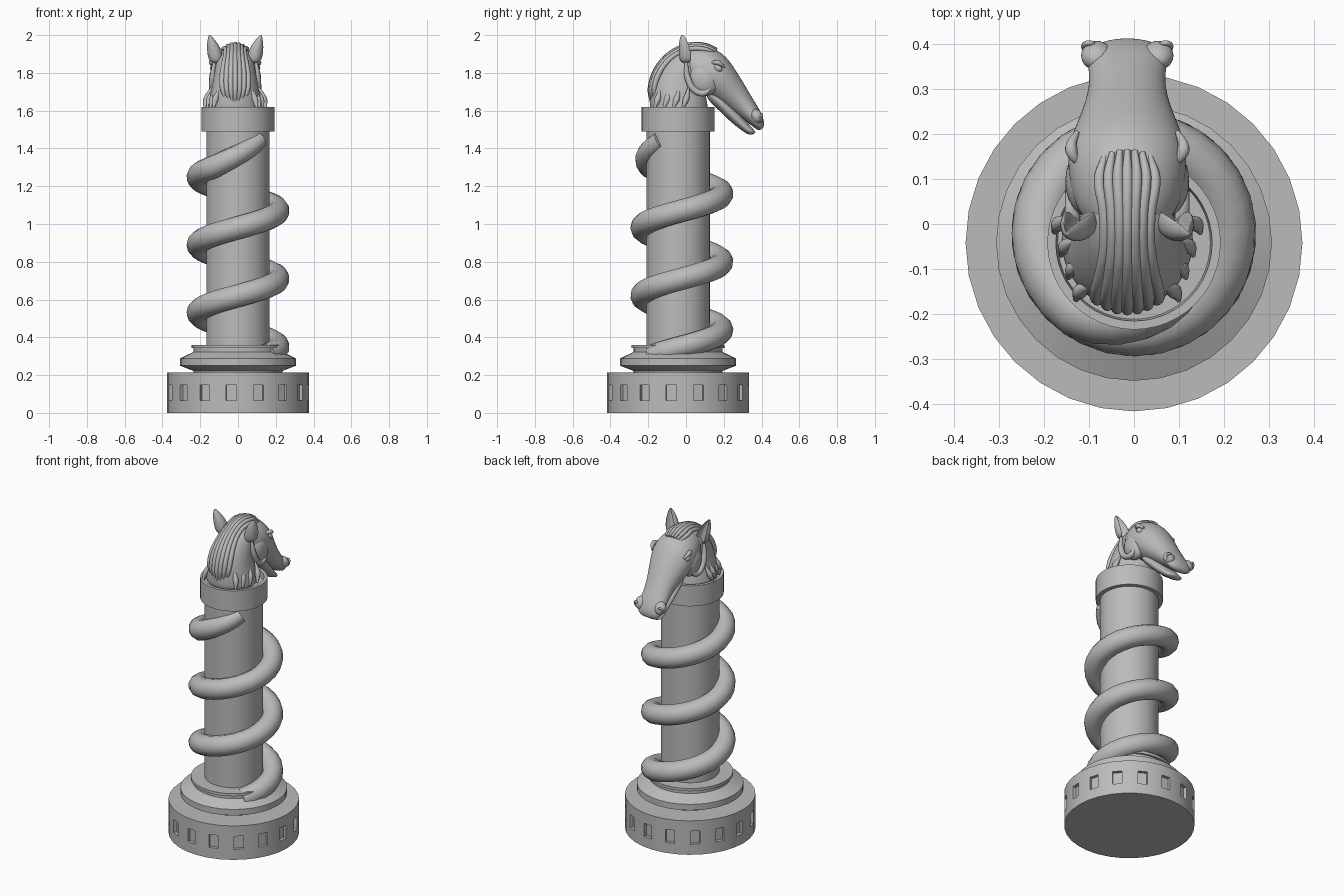
import bpy, bmesh, math
from math import sin, cos, pi
from mathutils import Vector

cube = bpy.data.objects.get("Cube")
if cube:
    bpy.data.objects.remove(cube, do_unlink=True)

stone = bpy.data.materials.new("grey_stone")
stone.use_nodes = True
GREY = (0.5, 0.5, 0.5, 1)
stone.diffuse_color = GREY
stone.node_tree.nodes["Principled BSDF"].inputs["Base Color"].default_value = GREY

AXIS_Y = -0.042   # column axis
HEAD_X = -0.015   # head centre line


def finish(obj, angle=35):
    bpy.ops.object.select_all(action='DESELECT')
    obj.select_set(True)
    bpy.context.view_layer.objects.active = obj
    bpy.ops.object.shade_smooth_by_angle(angle=math.radians(angle))
    return obj


def add_mesh(name, bm, angle=35, subsurf=0):
    bmesh.ops.recalc_face_normals(bm, faces=bm.faces)
    me = bpy.data.meshes.new(name)
    bm.to_mesh(me)
    bm.free()
    me.materials.append(stone)
    obj = bpy.data.objects.new(name, me)
    bpy.context.collection.objects.link(obj)
    if subsurf:
        mod = obj.modifiers.new("smooth", 'SUBSURF')
        mod.levels = mod.render_levels = subsurf
    return finish(obj, angle)


def skin(rings):
    """Bridge rings of equal length and cap both ends."""
    bm = bmesh.new()
    loops = [[bm.verts.new(p) for p in r] for r in rings]
    n = len(rings[0])
    walls = [[bm.faces.new((a[i], a[(i + 1) % n], b[(i + 1) % n], b[i])) for i in range(n)]
             for a, b in zip(loops, loops[1:])]
    bm.faces.new(loops[0])
    bm.faces.new(loops[-1])
    bmesh.ops.recalc_face_normals(bm, faces=bm.faces)
    return bm, walls


def turned(profile, sides):
    return skin([[(r * cos(2 * pi * i / sides), AXIS_Y + r * sin(2 * pi * i / sides), z)
                  for i in range(sides)] for r, z in profile])


def loft(name, sections, cx=HEAD_X, sides=16, dent=1.0):
    """Ellipse sections: (y, z) of one edge, (y, z) of the other, half width, side shift."""
    rings = []
    for y1, z1, y2, z2, w, shift in sections:
        ring = []
        for i in range(sides):
            a = 2 * pi * i / sides
            c = cos(a) * (dent if cos(a) > 0.75 else 1)
            t = (1 - c) / 2
            ring.append((cx + shift + w * sin(a), y1 + (y2 - y1) * t, z1 + (z2 - z1) * t))
        rings.append(ring)
    return add_mesh(name, skin(rings)[0], 80, 2)


def tube(name, points, radii, depth, kind='BEZIER', res=4):
    cu = bpy.data.curves.new(name, 'CURVE')
    cu.dimensions = '3D'
    cu.bevel_depth, cu.bevel_resolution, cu.resolution_u = depth, res, 6
    cu.use_fill_caps = True
    sp = cu.splines.new(kind)
    pts = sp.bezier_points if kind == 'BEZIER' else sp.points
    pts.add(len(points) - 1)
    for p, co, r in zip(pts, points, radii):
        p.co = co if kind == 'BEZIER' else (*co, 1)
        p.radius = r
        if kind == 'BEZIER':
            p.handle_left_type = p.handle_right_type = 'AUTO'
    cu.materials.append(stone)
    obj = bpy.data.objects.new(name, cu)
    bpy.context.collection.objects.link(obj)
    bpy.ops.object.select_all(action='DESELECT')
    obj.select_set(True)
    bpy.context.view_layer.objects.active = obj
    bpy.ops.object.convert(target='MESH')
    return finish(bpy.context.object, 50)


def blob(name, loc, scale, rot=0):
    bpy.ops.mesh.primitive_uv_sphere_add(segments=24, ring_count=14, radius=1, location=loc,
                                         rotation=(rot, 0, 0))
    obj = bpy.context.object
    obj.name, obj.scale = name, scale
    obj.data.materials.append(stone)
    return finish(obj, 80)


# Base drum with a recessed window in every second facet
bm, walls = turned([(0.375, 0), (0.375, 0.057), (0.375, 0.158), (0.375, 0.215)], 32)
windows = walls[1][1::2]
bmesh.ops.inset_individual(bm, faces=windows, thickness=0.013)
bmesh.ops.inset_individual(bm, faces=windows, thickness=0, depth=-0.02)
add_mesh("base_drum", bm, 20)

# Moulding, column and hollow-topped collar
add_mesh("base_moulding", turned([(0.235, 0.21), (0.235, 0.222), (0.307, 0.25), (0.307, 0.288),
         (0.235, 0.323), (0.235, 0.343), (0.247, 0.343), (0.247, 0.36)], 32)[0], 20)
add_mesh("column", turned([(0.168, 0.35), (0.168, 1.5)], 48)[0])
add_mesh("collar", turned([(0.193, 1.49), (0.193, 1.62), (0.174, 1.62), (0.17, 1.585)], 48)[0])

# Coil wrapped around the column, sinking in at both ends
path, radii = [], []
STEPS = 80
for i in range(STEPS + 1):
    a = math.radians(-45 + i * 1080 / STEPS - 0)
    end = max(0, (i - STEPS + 6) / 6)
    r = 0.212 - 0.055 * end
    path.append((r * cos(a), -0.022 + r * sin(a), 0.35 + 0.36 * a / (2 * pi) + 0.06 * end))
    radii.append(1 - 0.25 * end)
tube("coil", path, radii, 0.061, 'POLY')

# Neck
loft("neck", [(-0.19, 1.57, 0.12, 1.57, 0.155, 0), (-0.195, 1.63, 0.12, 1.62, 0.15, 0),
              (-0.195, 1.71, 0.11, 1.67, 0.133, 0), (-0.17, 1.79, 0.1, 1.72, 0.12, 0),
              (-0.11, 1.875, 0.1, 1.76, 0.11, 0), (-0.03, 1.925, 0.1, 1.8, 0.1, 0),
              (0.06, 1.93, 0.1, 1.85, 0.08, 0)])

# Head and lower jaw
loft("head", [(-0.04, 1.9, 0.01, 1.77, 0.07, 0), (0.02, 1.94, 0.04, 1.71, 0.118, 0),
              (0.12, 1.945, 0.1, 1.68, 0.135, 0), (0.2, 1.905, 0.14, 1.66, 0.135, 0),
              (0.25, 1.84, 0.18, 1.635, 0.118, 0), (0.31, 1.74, 0.235, 1.6, 0.093, 0),
              (0.36, 1.655, 0.29, 1.56, 0.084, 0), (0.4, 1.59, 0.335, 1.53, 0.093, 0),
              (0.418, 1.535, 0.365, 1.505, 0.08, 0), (0.408, 1.503, 0.385, 1.495, 0.045, 0)])
loft("lower_jaw", [(0.14, 1.74, 0.09, 1.68, 0.08, 0), (0.22, 1.65, 0.165, 1.61, 0.08, 0),
                   (0.29, 1.58, 0.235, 1.54, 0.068, 0), (0.335, 1.525, 0.285, 1.503, 0.06, 0),
                   (0.365, 1.495, 0.325, 1.473, 0.057, 0), (0.37, 1.482, 0.35, 1.472, 0.03, 0)])

# Paired features
for s, side in ((1, "left"), (-1, "right")):
    x = lambda v: HEAD_X + s * v
    blob(side + "_cheek", (x(0.088), 0.095, 1.765), (0.05, 0.075, 0.09), 0.4)
    blob(side + "_eye", (x(0.117), 0.17, 1.825), (0.016, 0.024, 0.017), -0.6)
    blob(side + "_nostril_bulge", (x(0.068), 0.375, 1.57), (0.035, 0.03, 0.04), 0.5)
    tube(side + "_brow", [(x(0.105), 0.13, 1.85), (x(0.125), 0.165, 1.855),
                          (x(0.112), 0.205, 1.83)], [0.4, 1, 0.4], 0.014)
    tube(side + "_jaw_edge", [(x(0.11), 0.0, 1.86), (x(0.12), 0.01, 1.77), (x(0.122), 0.05, 1.705),
                              (x(0.12), 0.1, 1.695), (x(0.115), 0.135, 1.74)],
         [0.5, 1, 1, 1, 0.4], 0.017)
    ring = [(x(0.085 + 0.012 * cos(a)), 0.395 + 0.008 * sin(a), 1.565 + 0.018 * sin(a))
            for a in [k * pi / 4 for k in range(9)]]
    tube(side + "_nostril_rim", ring, [1] * 9, 0.006)
    loft(side + "_ear", [(0.045, 1.85, -0.03, 1.85, 0.032, 0), (0.048, 1.89, -0.038, 1.89, 0.042, s * 0.005),
                         (0.038, 1.935, -0.04, 1.935, 0.037, s * 0.014),
                         (0.015, 1.975, -0.035, 1.975, 0.02, s * 0.027),
                         (-0.008, 2.002, -0.026, 2.002, 0.004, s * 0.036)], x(0.1), 16, -0.3)
    # Loose locks at the neck base
    for k in range(4):
        y = -0.15 + 0.05 * k
        w = 0.095 + 0.016 * k
        tube(f"{side}_lock_{k + 1}", [(x(w - 0.02), y + 0.015, 1.73), (x(w + 0.01), y, 1.66),
                                      (x(w + 0.02), y - 0.02, 1.61)], [0.2, 1, 0.3], 0.017)

# Ribbed mane from forelock to nape: y, z, half spread
crest = [(0.165, 1.925, 0.05), (0.11, 1.945, 0.062), (0.03, 1.95, 0.052), (-0.05, 1.925, 0.05),
         (-0.12, 1.87, 0.058), (-0.17, 1.79, 0.068), (-0.19, 1.71, 0.066), (-0.185, 1.64, 0.045)]
for k in range(7):
    f = (k - 3) / 3
    pts = []
    for y, z, spread in crest:
        inward = Vector((0, 0.02 - y, 1.74 - z)).normalized() * 0.022 * f * f
        pts.append((HEAD_X + f * spread, y + inward.y, z + inward.z))
    tube(f"mane_rib_{k + 1}", pts, [0.5, 0.9, 0.9, 0.9, 1, 1.1, 1, 0.4], 0.0135)
